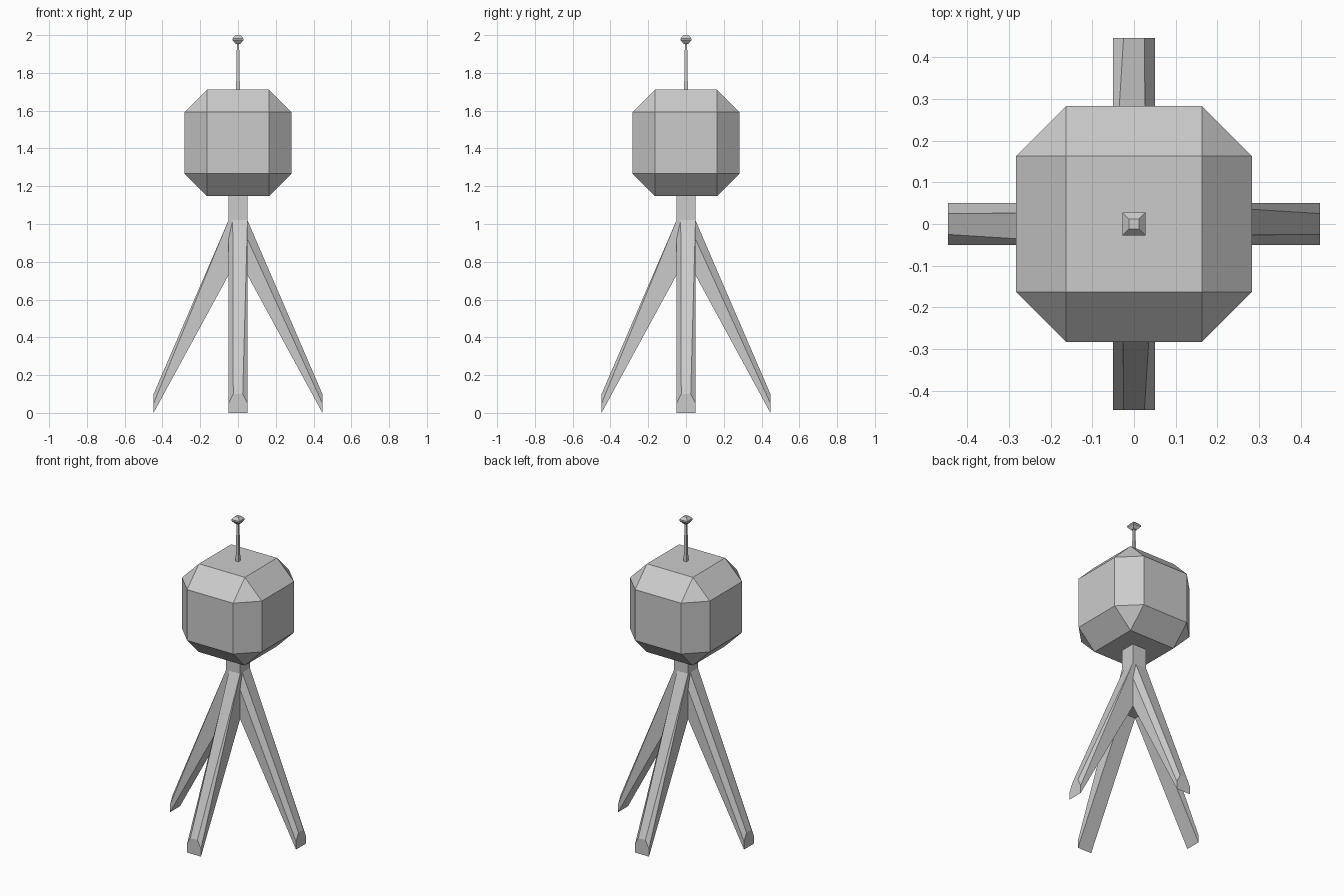
import bpy, bmesh
from mathutils import Matrix
from math import pi

if "Cube" in bpy.data.objects:
    bpy.data.objects.remove(bpy.data.objects["Cube"])


def finish(bm, name):
    bmesh.ops.remove_doubles(bm, verts=bm.verts, dist=0.0005)
    bmesh.ops.recalc_face_normals(bm, faces=bm.faces)
    mesh = bpy.data.meshes.new(name)
    bm.to_mesh(mesh)
    bm.free()
    obj = bpy.data.objects.new(name, mesh)
    bpy.context.collection.objects.link(obj)
    return obj


def square_stack(name, profile):
    """Stack of square rings given as (half width, z), capped at both ends."""
    bm = bmesh.new()
    rings = [[bm.verts.new((sx * r, sy * r, z))
              for sx, sy in ((-1, -1), (1, -1), (1, 1), (-1, 1))]
             for r, z in profile]
    for a, b in zip(rings, rings[1:]):
        for i in range(4):
            j = (i + 1) % 4
            bm.faces.new((a[i], a[j], b[j], b[i]))
    bm.faces.new(rings[0][::-1])
    bm.faces.new(rings[-1])
    return finish(bm, name)


# Tank: cube with wide single-segment chamfers
bm = bmesh.new()
bmesh.ops.create_cube(bm, size=0.566, matrix=Matrix.Translation((0, 0, 1.43)))
bmesh.ops.bevel(bm, geom=bm.edges[:], offset=0.12, segments=1,
                affect='EDGES', profile=0.5)
finish(bm, "tank")

# Stand: four splayed legs merging into a square neck
W, FOOT, TOP = 0.05, 0.447, 1.147
foot = [(-W, 0), (W, 0), (W, 0.05), (0.025, 0.10), (-0.025, 0.10), (-W, 0.05)]
root = [(-W, 0.73), (W, 0.73), (W, 1.02), (W, 1.02), (-0.028, 1.02), (-W, 0.92)]
bm = bmesh.new()
for k in range(4):
    rot = Matrix.Rotation(k * pi / 2, 4, 'Z')

    def vert(x, y, z):
        return bm.verts.new(rot @ Matrix.Translation((x, y, z)).to_translation())

    outer = [vert(x, -FOOT, z) for x, z in foot]
    inner = [vert(x, -W, z) for x, z in root]
    bm.faces.new(outer)
    for i in range(6):
        j = (i + 1) % 6
        if i == 2:  # chamfer that narrows to a point at the neck
            bm.faces.new((outer[i], outer[j], inner[j]))
        else:
            bm.faces.new((outer[i], outer[j], inner[j], inner[i]))
    # neck wall above the leg
    bm.faces.new((vert(-W, -W, TOP), inner[5], inner[4], inner[3], vert(W, -W, TOP)))
# underside and top of the neck
for z in (0.73, TOP):
    bm.faces.new([bm.verts.new((x, y, z))
                  for x, y in ((-W, -W), (W, -W), (W, W), (-W, W))])
finish(bm, "leg_stand")

# Antenna rod and its faceted knob
square_stack("antenna_rod", [(0.010, 1.71), (0.006, 1.96)])
square_stack("antenna_knob", [(0.012, 1.953), (0.028, 1.973),
                              (0.028, 1.983), (0.012, 2.0)])
